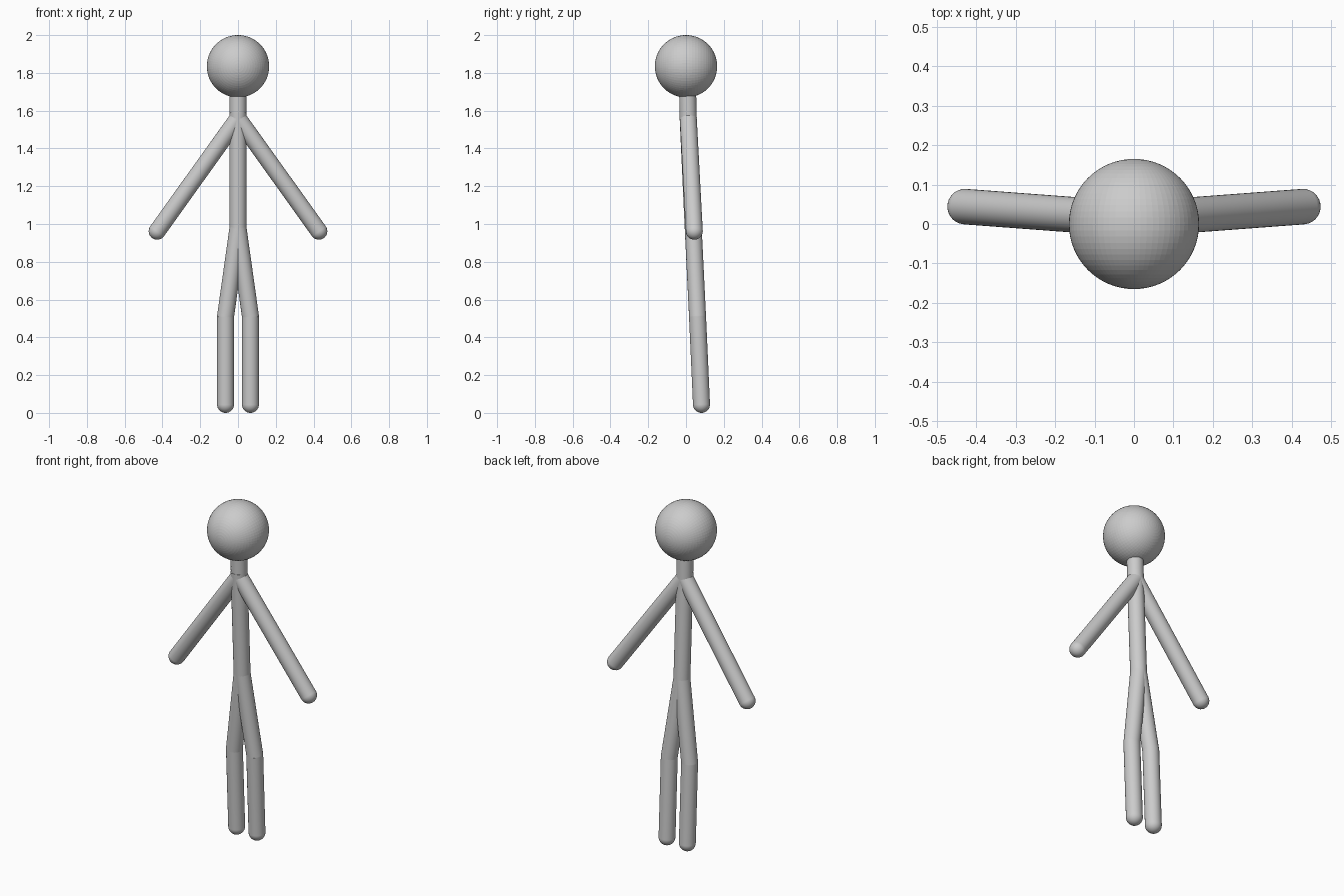
import bpy, bmesh
from mathutils import Vector, Matrix

cube = bpy.data.objects.get("Cube")
if cube:
    bpy.data.objects.remove(cube, do_unlink=True)

grey = bpy.data.materials.new("plain grey")
grey.use_nodes = True
colour = (0.6, 0.6, 0.6, 1)
grey.diffuse_color = colour
grey.node_tree.nodes["Principled BSDF"].inputs["Base Color"].default_value = colour

RADIUS = 0.045
SIDES = 32


def finish(name, bm):
    mesh = bpy.data.meshes.new(name)
    bm.to_mesh(mesh)
    bm.free()
    mesh.materials.append(grey)
    obj = bpy.data.objects.new(name, mesh)
    bpy.context.collection.objects.link(obj)
    return obj


def limb(name, points, round_start=True, round_end=True):
    """Round rod through the points, with balls at the joints and ends."""
    bm = bmesh.new()
    points = [Vector(p) for p in points]
    for a, b in zip(points, points[1:]):
        axis = b - a
        turn = axis.to_track_quat('Z', 'Y').to_matrix().to_4x4()
        bmesh.ops.create_cone(bm, cap_ends=True, segments=SIDES,
                              radius1=RADIUS, radius2=RADIUS, depth=axis.length,
                              matrix=Matrix.Translation((a + b) / 2) @ turn)
    for i, p in enumerate(points):
        if (i == 0 and not round_start) or (i == len(points) - 1 and not round_end):
            continue
        near = points[i - 1] if i else points[1]
        turn = (p - near).to_track_quat('Z', 'Y').to_matrix().to_4x4()
        bmesh.ops.create_uvsphere(bm, u_segments=SIDES, v_segments=16, radius=RADIUS,
                                  matrix=Matrix.Translation(p) @ turn)
    obj = finish(name, bm)
    for poly in obj.data.polygons:
        poly.use_smooth = len(poly.vertices) <= 4
    return obj


# Head: faceted ball with its poles at front and back
bm = bmesh.new()
bmesh.ops.create_uvsphere(bm, u_segments=64, v_segments=32, radius=0.165,
                          matrix=Matrix.Translation((0, 0, 1.835))
                          @ Matrix.Rotation(1.5708, 4, 'X'))
finish("head", bm)

# Neck and leaning torso
shoulder = (0, 0.012, 1.56)
hip = (0, 0.038, 0.98)
limb("neck", [(0, 0.008, 1.72), shoulder], round_start=False)
limb("torso", [(0, 0.01, 1.59), hip], round_start=False)

# Arms and legs, mirrored
for side, s in (("left", 1), ("right", -1)):
    limb(side + "_arm", [shoulder, (s * 0.428, 0.044, 0.962)])
    limb(side + "_leg", [hip, (s * 0.066, 0.061, 0.51), (s * 0.066, 0.082, 0.045)])
